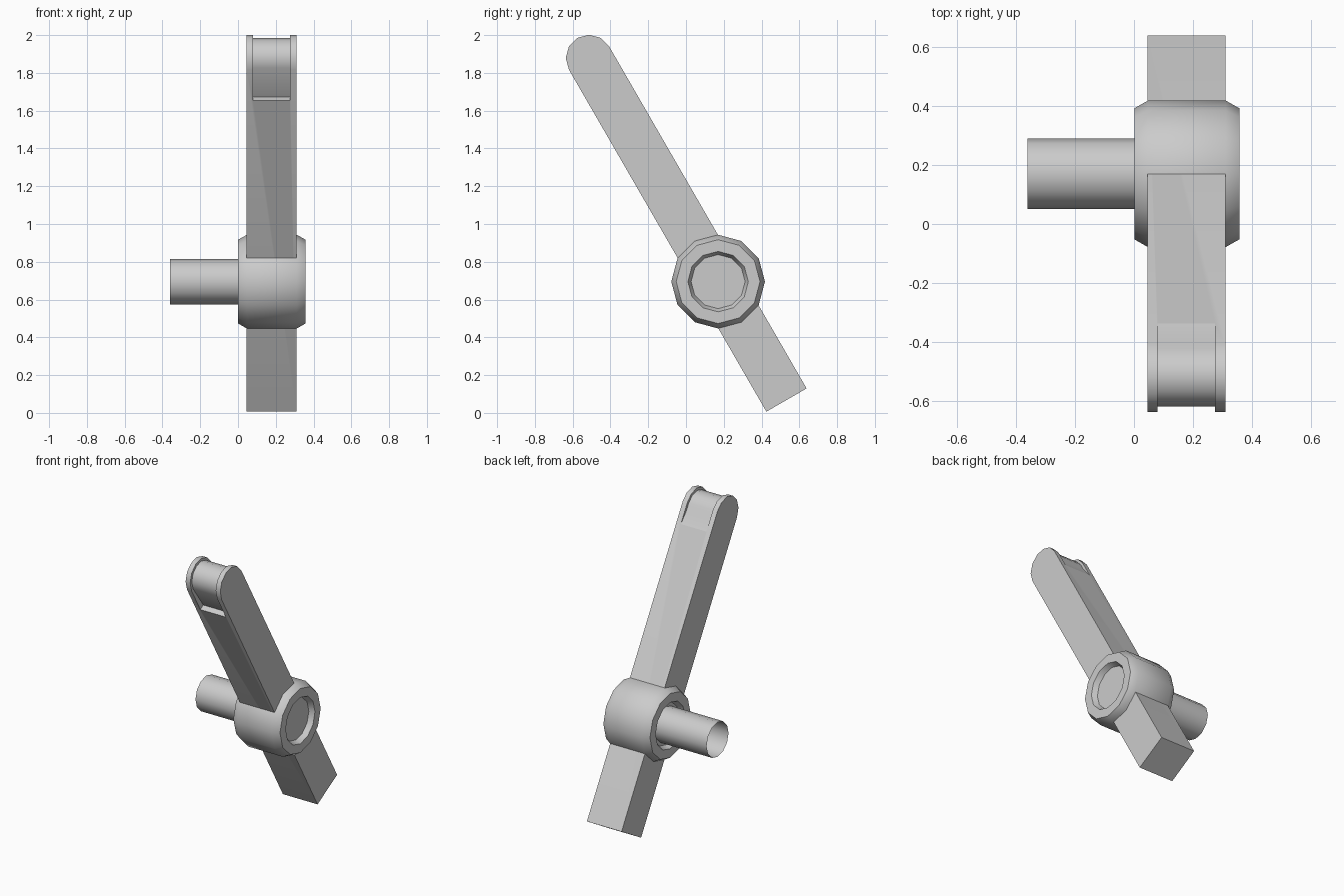
import bpy
import bmesh
from math import sin, cos, radians
from mathutils import Vector

cube = bpy.data.objects.get("Cube")
if cube:
    bpy.data.objects.remove(cube)

grey = bpy.data.materials.new("plain grey")
grey.use_nodes = True
colour = (0.6, 0.6, 0.6, 1)
grey.diffuse_color = colour
grey.node_tree.nodes["Principled BSDF"].inputs["Base Color"].default_value = colour

HUB = Vector((0, 0.17, 0.695))      # pivot axis runs along x
ALONG = Vector((0, -0.5, 0.866))    # up the arm
BACK = Vector((0, 0.866, 0.5))      # across the arm, towards its back
HALF = 0.123                        # half the arm's thickness
TIP = 1.367                         # pivot to the centre of the round end
X0, X1 = 0.045, 0.31                # arm width limits
SIDES = 12


def make_object(name, bm, fix_normals=True):
    if fix_normals:
        bmesh.ops.recalc_face_normals(bm, faces=bm.faces)
    mesh = bpy.data.meshes.new(name)
    bm.to_mesh(mesh)
    bm.free()
    mesh.materials.append(grey)
    obj = bpy.data.objects.new(name, mesh)
    bpy.context.collection.objects.link(obj)
    return obj


def smooth(obj):
    bpy.ops.object.select_all(action='DESELECT')
    obj.select_set(True)
    bpy.context.view_layer.objects.active = obj
    bpy.ops.object.shade_smooth_by_angle(angle=radians(40))


def lathe(name, profile, capped):
    """Turn (x, radius) points, listed by rising x, around the pivot axis."""
    bm = bmesh.new()
    rings = []
    for x, r in profile:
        angles = [radians(360 * i / SIDES) for i in range(SIDES)]
        rings.append([bm.verts.new(HUB + Vector((x, r * cos(a), r * sin(a))))
                      for a in angles])
    for low, high in zip(rings, rings[1:]):
        for i in range(SIDES):
            j = (i + 1) % SIDES
            bm.faces.new((low[i], low[j], high[j], high[i]))
    if capped:
        bm.faces.new(rings[0])
        bm.faces.new(rings[-1])
    else:
        for f in bm.faces:
            middle = f.calc_center_median() - HUB
            f.normal_update()
            if f.normal.dot(Vector((0, middle.y, middle.z))) < 0:
                f.normal_flip()
    obj = make_object(name, bm, capped)
    smooth(obj)
    return obj


def slab(name, outline, x0, x1):
    """Extrude an (across, along) outline of the arm between two x limits."""
    bm = bmesh.new()
    base = [bm.verts.new(HUB + BACK * u + ALONG * t + Vector((x0, 0, 0)))
            for u, t in outline]
    face = bm.faces.new(base)
    grown = bmesh.ops.extrude_face_region(bm, geom=[face])
    verts = [g for g in grown["geom"] if isinstance(g, bmesh.types.BMVert)]
    bmesh.ops.translate(bm, verts=verts, vec=(x1 - x0, 0, 0))
    return make_object(name, bm)


def arc(radius):
    """Half circle over the tip, from the back to the front of the arm."""
    steps = [radians(30 * i) for i in range(7)]
    return [(radius * cos(a), TIP + radius * sin(a)) for a in steps]


# Hub with chamfered rims and a shallow tapered recess in each end
half_hub = [(0.143, 0.143), (0.178, 0.16), (0.178, 0.222), (0.132, 0.248)]
mid = 0.179
profile = [(mid - x, r) for x, r in half_hub]
profile += [(mid + x, r) for x, r in reversed(half_hub)]
lathe("hub", profile, True)

# Open-ended axle tube
lathe("axle_tube", [(-0.36, 0.12), (0.05, 0.12)], False)

# Arm with a square foot and a rounded tip
arm = slab("arm", [(-HALF, -0.724), (HALF, -0.724)] + arc(HALF), X0, X1)

# Groove round the tip: ramp at the back, deeper with a ledge at the front
floor = [(HALF, 1.227), (0.105, 1.317)] + arc(0.105) + [(-0.085, 1.177)]
outer = [(-0.3, 1.177), (-0.3, 1.7), (0.3, 1.7), (0.3, 1.227)]
cutter = slab("groove_cutter", floor + outer, X0 + 0.035, X1 - 0.035)
cutter.hide_render = True
cut = arm.modifiers.new("groove", 'BOOLEAN')
cut.operation = 'DIFFERENCE'
cut.solver = 'EXACT'
cut.object = cutter
bpy.context.view_layer.objects.active = arm
bpy.ops.object.modifier_apply(modifier=cut.name)
bpy.data.objects.remove(cutter)
smooth(arm)
